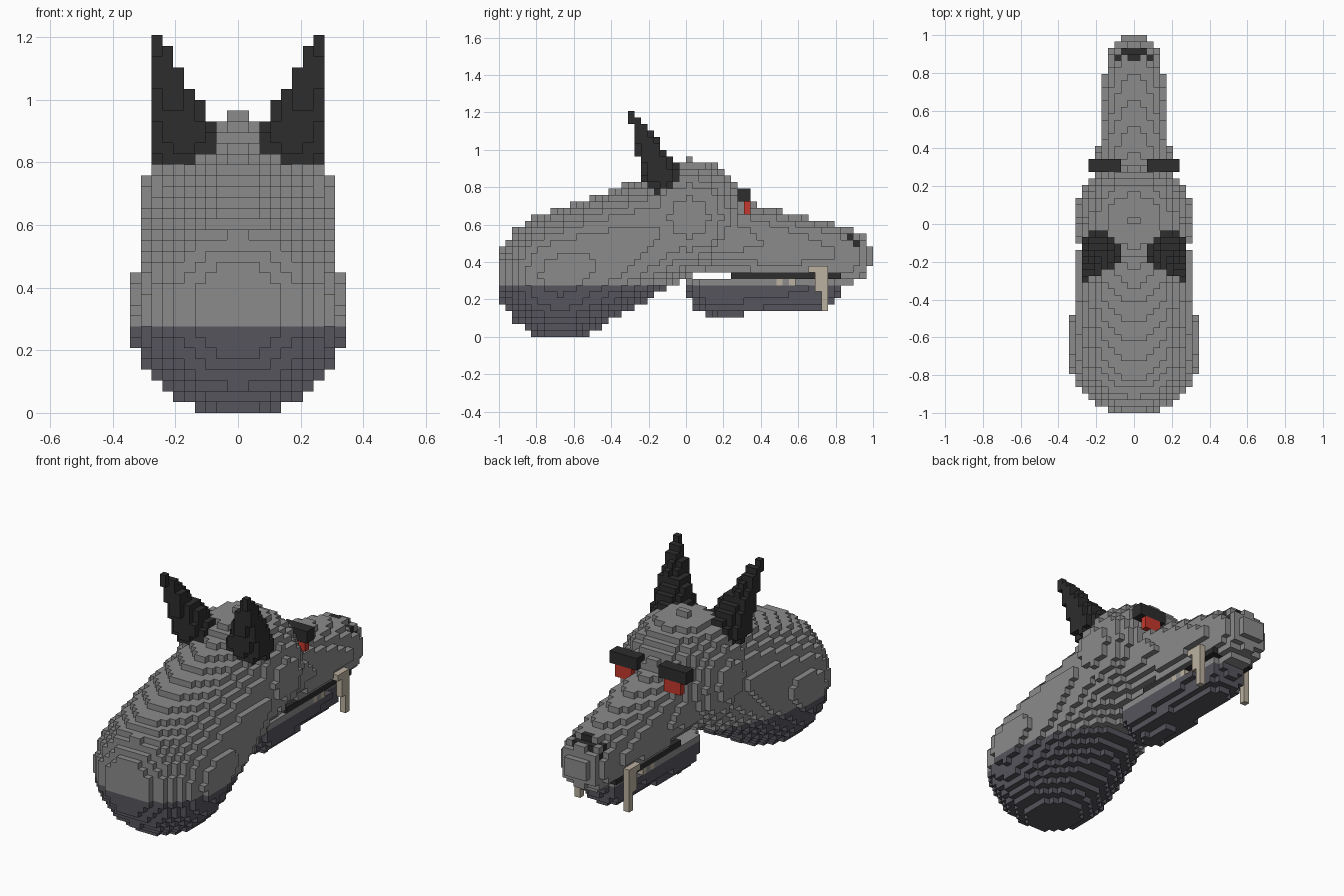
import bpy, bmesh
from math import ceil, floor
from mathutils import Vector

UNIT = 2 / 58          # edge of one cube
if "Cube" in bpy.data.objects:
    bpy.data.objects.remove(bpy.data.objects["Cube"])


def material(name, rgb):
    m = bpy.data.materials.new(name)
    m.use_nodes = True
    m.diffuse_color = (*rgb, 1)
    m.node_tree.nodes["Principled BSDF"].inputs["Base Color"].default_value = (*rgb, 1)
    return m


grey = material("grey fur", (0.26, 0.26, 0.26))
slate = material("slate underside", (0.093, 0.089, 0.107))
black = material("black", (0.026, 0.026, 0.026))
red = material("red eye", (0.56, 0.04, 0.025))
ivory = material("ivory tooth", (0.50, 0.44, 0.35))


def sweep(a, ra, b, rb, steps=48):
    """Cells inside a ball moved from a to b while its radius changes."""
    cells = set()
    for s in range(steps + 1):
        t = s / steps
        c = Vector(a).lerp(Vector(b), t)
        r = ra + (rb - ra) * t
        spans = [range(floor(v - r) - 1, ceil(v + r) + 1) for v in c]
        for i in spans[0]:
            for j in spans[1]:
                for k in spans[2]:
                    if (Vector((i + 0.5, j, k)) - c).length_squared <= r * r:
                        cells.add((i, j, k))
    return cells


def block(xs, ys, zs):
    """Cells of a box, each range including both ends."""
    return {(i, j, k) for i in range(xs[0], xs[1] + 1)
            for j in range(ys[0], ys[1] + 1) for k in range(zs[0], zs[1] + 1)}


def mirrored(cells):
    return {(-1 - i, j, k) for i, j, k in cells}


parts = {}             # name -> (cells, materials); earlier parts own shared cells
owned = set()


def add(name, cells, *mats):
    cells = {c for c in cells if c[2] >= 0} - owned
    owned.update(cells)
    parts[name] = (cells, mats)


def add_pair(name, cells, *mats):
    add("left_" + name, cells, *mats)
    add("right_" + name, mirrored(cells), *mats)


# Face details
add_pair("eye", block((3, 5), (38, 38), (19, 20)), red)
add_pair("brow", block((2, 6), (37, 38), (21, 22)), black)
add_pair("fang", block((4, 4), (50, 50), (4, 10)) | block((4, 4), (49, 49), (7, 10))
         | {(4, 48, 10)}, ivory)
add_pair("small_teeth", {(3, 43, 8), (3, 45, 8)}, ivory)
add("mouth_line", block((-4, 3), (36, 52), (9, 9)), black)
add_pair("nostril", {(2, 54, 15), (2, 55, 14)}, black)
add("nose", block((-2, 1), (55, 55), (15, 15)) | block((-1, 0), (54, 54), (15, 16)), black)

# Ears
add_pair("ear", sweep((5, 24.6, 24.7), 3.05, (7.5, 20, 34), 0.5), black)

# Head and neck
fur = (grey, slate)
add("head", sweep((0, 29, 18), 9.02, (0, 29, 18), 9.02, 1), *fur)
add("snout", sweep((0, 29, 16), 6.45, (0, 53, 12), 4.4), *fur)
add("jaw", {c for c in sweep((0, 33, 7), 4.3, (0, 49, 7), 3.4) if c[2] <= 8}, *fur)
add("neck", sweep((0, 9, 9), 10, (0, 29, 18), 8), *fur)

# Outward square of a cube for each axis and side
SIDES = []
for axis in range(3):
    u, w = (axis + 1) % 3, (axis + 2) % 3
    for sign in (0, 1):
        ring = [(0, 0), (1, 0), (1, 1), (0, 1)]
        corners = []
        for p, q in (ring if sign else reversed(ring)):
            v = [0, 0, 0]
            v[axis], v[u], v[w] = sign, p, q
            corners.append(tuple(v))
        step = [0, 0, 0]
        step[axis] = 1 if sign else -1
        SIDES.append((tuple(step), corners))


def build(name, cells, mats):
    """Make the exposed cube faces of one part."""
    bm = bmesh.new()
    verts = {}
    for c in sorted(cells):
        for step, corners in SIDES:
            if tuple(n + d for n, d in zip(c, step)) in owned:
                continue
            loop = []
            for o in corners:
                p = tuple(n + d for n, d in zip(c, o))
                if p not in verts:
                    verts[p] = bm.verts.new((p[0] * UNIT, p[1] * UNIT - 1, p[2] * UNIT))
                loop.append(verts[p])
            face = bm.faces.new(loop)
            # The underside is slate below a fixed height
            if len(mats) > 1 and c[2] < 8:
                face.material_index = 1
    mesh = bpy.data.meshes.new(name)
    bm.to_mesh(mesh)
    bm.free()
    for m in mats:
        mesh.materials.append(m)
    bpy.context.collection.objects.link(bpy.data.objects.new(name, mesh))


for part, (cells, mats) in parts.items():
    build(part, cells, mats)
